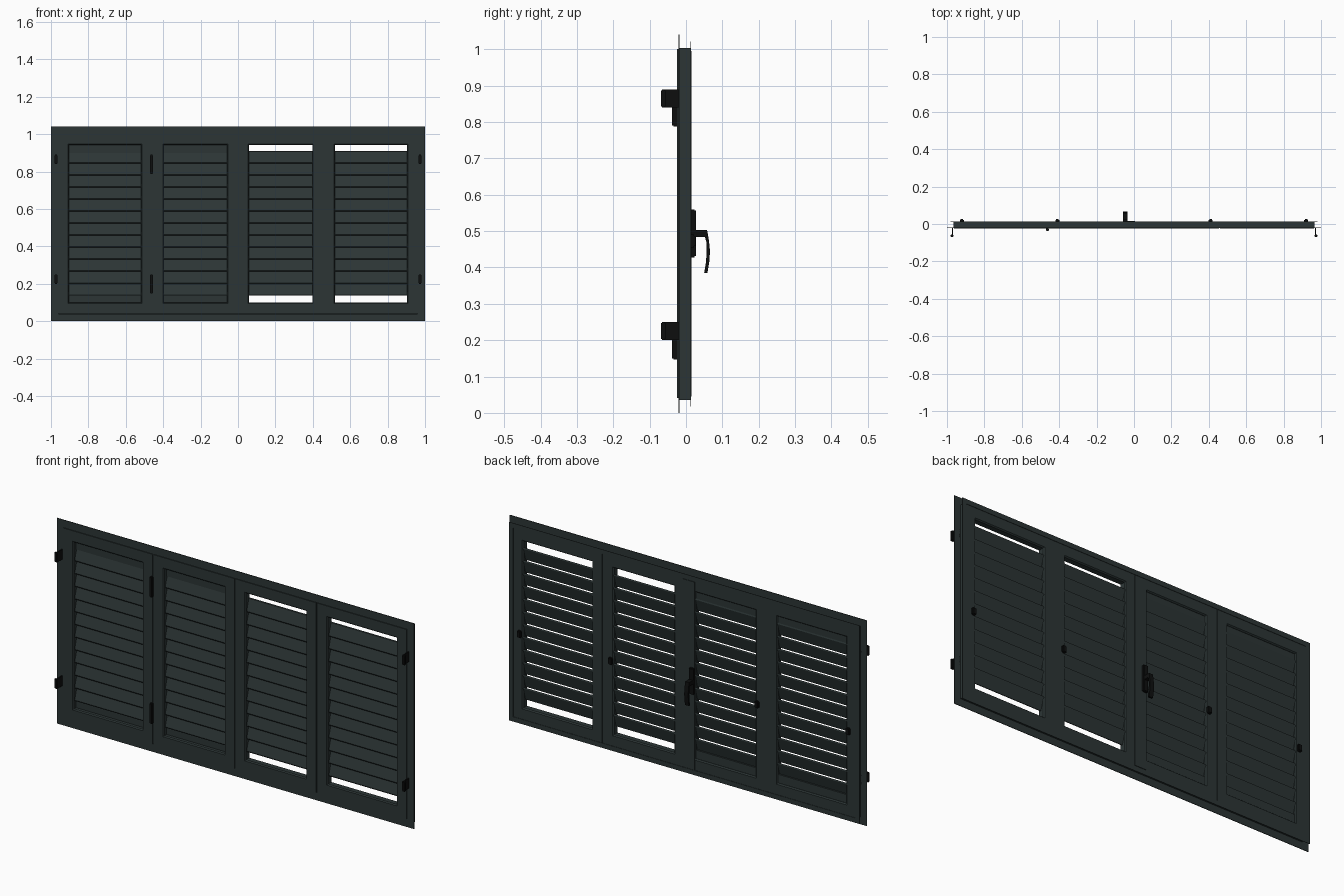
import bpy, bmesh
from math import radians
from mathutils import Vector

cube = bpy.data.objects.get("Cube")
if cube:
    bpy.data.objects.remove(cube, do_unlink=True)


def material(name, color):
    mat = bpy.data.materials.new(name)
    mat.use_nodes = True
    mat.diffuse_color = color
    mat.node_tree.nodes["Principled BSDF"].inputs["Base Color"].default_value = color
    return mat


PAINT = material("dark green grey paint", (0.025, 0.036, 0.036, 1))
BLACK = material("black hardware", (0.004, 0.0045, 0.0045, 1))


def finish(bm, name, mat):
    bmesh.ops.recalc_face_normals(bm, faces=bm.faces)
    mesh = bpy.data.meshes.new(name)
    bm.to_mesh(mesh)
    bm.free()
    mesh.materials.append(mat)
    obj = bpy.data.objects.new(name, mesh)
    bpy.context.collection.objects.link(obj)
    return obj


def box(name, x, y, z, mat=PAINT, bevel=0):
    """Box from (min, max) pairs."""
    bm = bmesh.new()
    bmesh.ops.create_cube(bm, size=1)
    for v in bm.verts:
        v.co = Vector([lo + (hi - lo) * (c + 0.5) for c, (lo, hi) in zip(v.co, (x, y, z))])
    if bevel:
        bmesh.ops.bevel(bm, geom=bm.edges[:], offset=bevel, segments=2, affect='EDGES')
    return finish(bm, name, mat)


def ring(name, x, z, profile):
    """Mitred rectangular frame; profile points are (inset, y)."""
    bm = bmesh.new()
    loops = []
    for d, y in profile:
        corners = ((x[0] + d, z[0] + d), (x[1] - d, z[0] + d),
                   (x[1] - d, z[1] - d), (x[0] + d, z[1] - d))
        loops.append([bm.verts.new((cx, y, cz)) for cx, cz in corners])
    for a, b in zip(loops, loops[1:] + loops[:1]):
        for i in range(4):
            j = (i + 1) % 4
            bm.faces.new((a[i], a[j], b[j], b[i]))
    return finish(bm, name, PAINT)


def extrude_x(bm, outline, x):
    """Prism along x from a (y, z) outline."""
    ends = [[bm.verts.new((cx, y, z)) for y, z in outline] for cx in x]
    n = len(outline)
    for i in range(n):
        j = (i + 1) % n
        bm.faces.new((ends[0][i], ends[0][j], ends[1][j], ends[1][i]))
    bm.faces.new(ends[0])
    bm.faces.new(ends[1][::-1])


# Fixed outer frame: front flange, side wall and back flange
ring("outer_frame", (-1, 1), (0, 1.04),
     [(0, -0.021), (0.039, -0.021), (0.039, 0.011), (0.042, 0.011), (0.042, 0.014),
      (0.018, 0.014), (0.018, 0.012), (0.036, 0.012), (0.036, -0.018), (0, -0.018)])

# Four leaves, each a mitred frame filled with tilted slats
LEAF = [(0, -0.025), (0.053, -0.025), (0.058, -0.02), (0.058, 0.006),
        (0.053, 0.012), (0, 0.012)]
SLAT = [(-0.012, 0), (-0.015, 0.005), (0.003, 0.064), (0.007, 0.067),
        (0.009, 0.061), (-0.008, 0)]
LEAVES = [("outer_right", -0.962, -0.461), ("inner_right", -0.455, -0.001),
          ("inner_left", 0.001, 0.455), ("outer_left", 0.461, 0.962)]
COUNT, LOW, PITCH = 12, 0.136, 0.0643
for side, x0, x1 in LEAVES:
    ring(side + "_leaf_frame", (x0, x1), (0.041, 1.001), LEAF)
    inner = (x0 + 0.055, x1 - 0.055)
    bm = bmesh.new()
    for i in range(COUNT):
        extrude_x(bm, [(y, z + LOW + i * PITCH) for y, z in SLAT], inner)
    finish(bm, side + "_slats", PAINT)
    # The right-hand leaves have closed ends above and below the slats
    if x0 < -0.1:
        box(side + "_lower_filler", inner, (-0.004, 0.004), (0.095, 0.142))
        box(side + "_upper_filler", inner, (-0.004, 0.004), (0.9, 0.948))

# Cover strips over the joints between leaves
for name, x0, x1 in (("right_joint", -0.462, -0.454), ("left_joint", 0.454, 0.462)):
    box(name, (x0, x1), (-0.02, 0.01), (0.041, 1))
box("centre_cover_strip", (-0.058, 0.006), (0.01, 0.015), (0.045, 0.995))

# Hinges: wall brackets on both sides, folding hinges on the right joint
for level, z in (("lower", 0.2), ("upper", 0.84)):
    for side, s in (("right", -1), ("left", 1)):
        plate = sorted((s * 0.967, s * 0.973))
        box(f"{level}_{side}_bracket", plate, (-0.066, -0.018), (z, z + 0.05), BLACK)
        pin = sorted((s * 0.965, s * 0.982))
        box(f"{level}_{side}_pin", pin, (-0.069, -0.056), (z, z + 0.05), BLACK, 0.003)
    box(f"{level}_folding_hinge", (-0.471, -0.455), (-0.038, -0.022),
        (z - 0.053, z + 0.05), BLACK, 0.003)

# Small latches on the back of each leaf
for i, x in enumerate((-0.92, -0.41, 0.41, 0.92)):
    box(f"latch_{i + 1}", (x - 0.011, x + 0.011), (0.01, 0.026), (0.455, 0.49), BLACK, 0.004)

# Handle: back plate, neck and curved grip
box("handle_plate", (-0.06, -0.034), (0.012, 0.027), (0.428, 0.56), BLACK, 0.003)
bm = bmesh.new()
extrude_x(bm, [(0.02, 0.503), (0.058, 0.503), (0.063, 0.475), (0.066, 0.445),
               (0.064, 0.415), (0.059, 0.385), (0.05, 0.385), (0.055, 0.415),
               (0.057, 0.445), (0.056, 0.47), (0.052, 0.484), (0.02, 0.484)],
          (-0.058, -0.036))
grip = finish(bm, "handle_grip", BLACK)
bpy.context.view_layer.objects.active = grip
grip.select_set(True)
bpy.ops.object.shade_smooth_by_angle(angle=radians(30))
